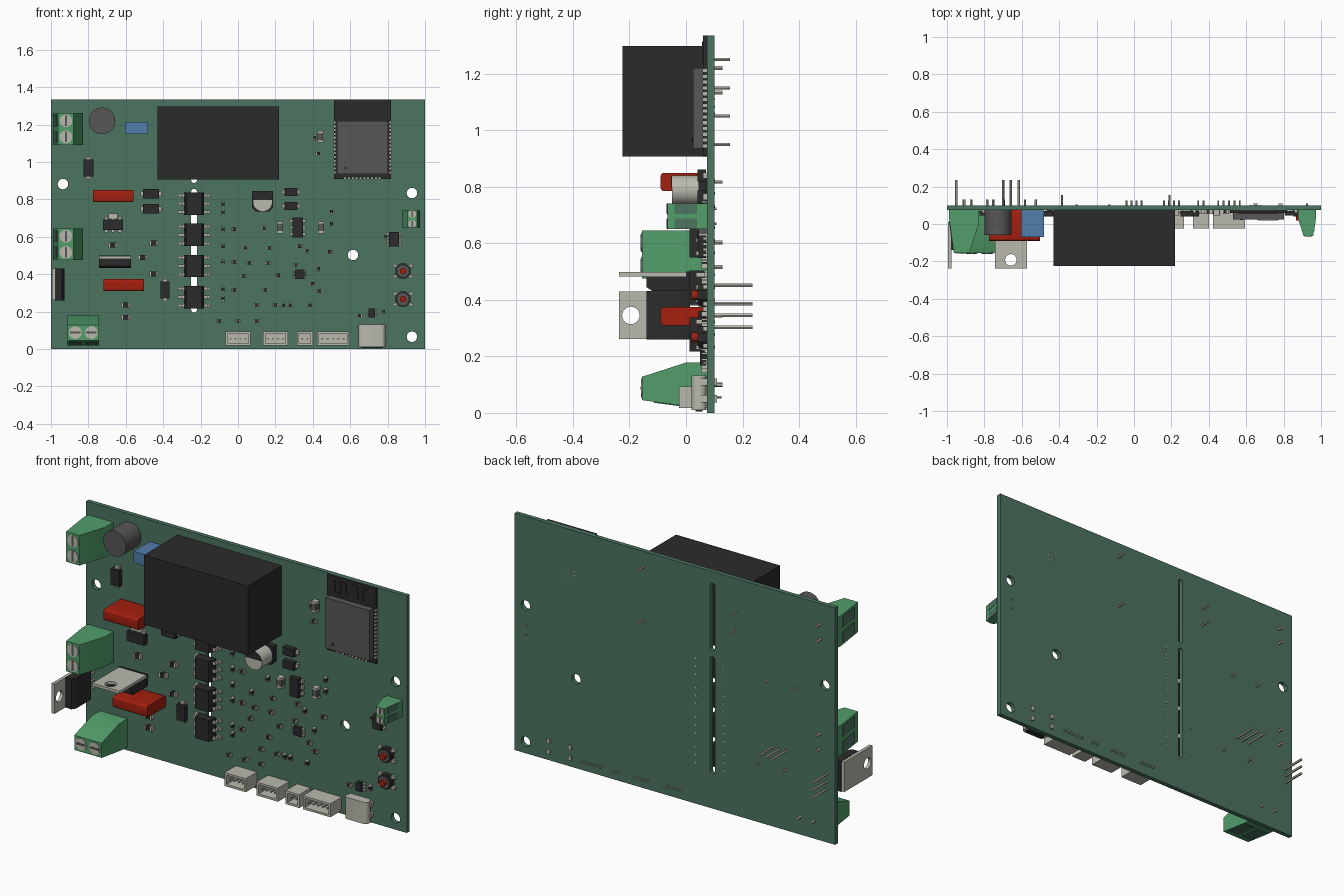
import bpy, bmesh, math
from mathutils import Matrix

COLORS = {
    "board_green": (0.072, 0.175, 0.118), "terminal_green": (0.085, 0.34, 0.145),
    "plastic_black": (0.024, 0.024, 0.024), "shield_grey": (0.095, 0.095, 0.095),
    "capacitor_red": (0.37, 0.014, 0.005), "capacitor_blue": (0.085, 0.205, 0.41),
    "metal_beige": (0.49, 0.485, 0.42),
}
MATS = []
for n, c in COLORS.items():
    m = bpy.data.materials.new(n)
    m.diffuse_color = (*c, 1)
    MATS.append(m)
BOARD, GREEN, BLACK, GREY, RED, BLUE, METAL = range(7)
F, B = 0.075, 0.10          # front and back faces of the board


def circle(a, b, r, n=24, start=0.0):
    return [(a + r * math.cos(start + 2 * math.pi * i / n),
             b + r * math.sin(start + 2 * math.pi * i / n)) for i in range(n)]


def rect(a0, a1, b0, b1):
    return [(a0, b0), (a1, b0), (a1, b1), (a0, b1)]


def rounded(a0, a1, b0, b1, r, n=4):
    pts = []
    for k, (ca, cb) in enumerate(rect(a0 + r, a1 - r, b0 + r, b1 - r)):
        for i in range(n + 1):
            t = math.pi + (k + i / n) * math.pi / 2
            pts.append((ca + r * math.cos(t), cb + r * math.sin(t)))
    return pts


class Part:
    """Collects solids into one named mesh object."""

    def __init__(self, name):
        self.name, self.bm = name, bmesh.new()

    def prism(self, pts, c0, c1, axis, mat):
        put = {"x": lambda a, b, c: (c, a, b), "y": lambda a, b, c: (a, c, b),
               "z": lambda a, b, c: (a, b, c)}[axis]
        lo, hi = ([self.bm.verts.new(put(a, b, c)) for a, b in pts] for c in (c0, c1))
        k = len(pts)
        faces = [self.bm.faces.new(lo), self.bm.faces.new(hi)]
        faces += [self.bm.faces.new((lo[i], lo[(i + 1) % k], hi[(i + 1) % k], hi[i])) for i in range(k)]
        for f in faces:
            f.material_index = mat

    def box(self, x0, x1, y0, y1, z0, z1, mat):
        self.prism(rect(x0, x1, z0, z1), y0, y1, "y", mat)

    def block(self, x, z, w, h, y0, mat, y1=F):
        self.box(x - w / 2, x + w / 2, y0, y1, z - h / 2, z + h / 2, mat)

    def pin(self, x, z, y1=0.13, y0=F, r=0.006):
        self.prism(circle(x, z, r, 6), y0, y1, "y", METAL)

    def pierced(self, loops, c0, c1, axis, mat):
        """Extruded outline with holes."""
        cu = bpy.data.curves.new("outline", "CURVE")
        cu.dimensions, cu.fill_mode, cu.extrude = "2D", "BOTH", (c1 - c0) / 2
        for loop in loops:
            s = cu.splines.new("POLY")
            s.points.add(len(loop) - 1)
            for p, (a, b) in zip(s.points, loop):
                p.co = (a, b, 0, 1)
            s.use_cyclic_u = True
        ob = bpy.data.objects.new("outline", cu)
        me = bpy.data.meshes.new_from_object(ob)
        mid = (c0 + c1) / 2
        rows = {"x": ((0, 0, 1, mid), (1, 0, 0, 0), (0, 1, 0, 0)),
                "y": ((1, 0, 0, 0), (0, 0, 1, mid), (0, 1, 0, 0)),
                "z": ((1, 0, 0, 0), (0, 1, 0, 0), (0, 0, 1, mid))}[axis]
        me.transform(Matrix((*rows, (0, 0, 0, 1))))
        old = len(self.bm.faces)
        self.bm.from_mesh(me)
        self.bm.faces.ensure_lookup_table()
        for f in self.bm.faces[old:]:
            f.material_index = mat
        bpy.data.objects.remove(ob)

    def done(self, matrix=None):
        if matrix:
            self.bm.transform(matrix)
        bmesh.ops.remove_doubles(self.bm, verts=self.bm.verts, dist=1e-6)
        bmesh.ops.recalc_face_normals(self.bm, faces=self.bm.faces)
        me = bpy.data.meshes.new(self.name)
        self.bm.to_mesh(me)
        for m in MATS:
            me.materials.append(m)
        ob = bpy.data.objects.new(self.name, me)
        bpy.context.collection.objects.link(ob)
        bpy.context.view_layer.objects.active = ob
        ob.select_set(True)
        bpy.ops.object.shade_smooth_by_angle(angle=math.radians(35))
        ob.select_set(False)


# Circuit board with mounting holes and isolation slots
p = Part("circuit_board")
holes = [circle(x, z, 0.028) for x, z in ((-0.936, 0.882), (0.93, 0.834), (0.615, 0.503), (0.93, 0.066))]
slots = [rounded(-0.25, -0.22, a, b, 0.014) for a, b in ((0.195, 0.856), (0.888, 1.27))]
p.pierced([rect(-1, 1, 0, 1.335)] + holes + slots, F, B, "y", BOARD)
p.done()

# Power module with four pins
p = Part("power_module")
p.box(-0.43, 0.22, -0.225, F, 0.907, 1.298, BLACK)
for x, z in ((0.19, 1.25), (0.19, 0.95), (-0.385, 1.15), (-0.385, 1.05)):
    p.pin(x, z, 0.155)
p.done()


# Screw terminals, built in a frame of (inward, along, height)
def terminal(name, origin, u, v, s=1.0, length=0.17):
    p = Part(name)
    prof = [(0, 0), (0, 0.05), (0.025, 0.23), (0.108, 0.23), (0.158, 0.075), (0.158, 0)]
    p.prism(prof, 0, length, "y", GREEN)
    for k in (-1, 1):
        c = length / 2 + k * 0.043
        p.prism(circle(0.068, c, 0.034), 0.229, 0.234, "z", METAL)
        p.prism(rect(0.062, 0.074, c - 0.028, c + 0.028), 0.233, 0.236, "z", GREY)
        p.prism([(0.003, 0.06), (-0.001, 0.06), (0.016, 0.19), (0.02, 0.19)], c - 0.03, c + 0.03, "y", BOARD)
        p.prism(circle(0.08, c, 0.008, 6), -0.055, 0, "z", METAL)
    m = Matrix([[u[i] * s, v[i] * s, (0, -s, 0)[i], origin[i]] for i in range(3)] + [[0, 0, 0, 1]])
    p.done(m)


X, Z = (1, 0, 0), (0, 0, 1)
terminal("mains_terminal", (-0.988, F, 1.092), X, Z)
terminal("load_terminal", (-0.988, F, 0.475), X, Z)
terminal("lower_terminal", (-0.912, F, 0.02), Z, X)
terminal("small_terminal", (0.973, F, 0.65), (-1, 0, 0), Z, 0.61, 0.15)

# Round varistor and film capacitors
p = Part("round_capacitor")
p.prism(circle(-0.727, 1.22, 0.071, 40), -0.06, F, "y", GREY)
p.done()
p = Part("blue_capacitor")
p.box(-0.604, -0.482, -0.07, F, 1.15, 1.214, BLUE)
p.done()
for i, (x, z) in enumerate(((-0.668, 0.817), (-0.61, 0.342))):
    p = Part("red_capacitor_%d" % (i + 1))
    p.prism(rounded(-0.09, F, z - 0.032, z + 0.032, 0.012), x - 0.108, x + 0.108, "x", RED)
    for k in (-0.085, 0.085):
        p.pin(x + k, z)
    p.done()

# Power transistors with pierced metal tabs
p = Part("side_transistor")
p.pierced([rect(-0.238, 0.01, 0.262, 0.43), circle(-0.195, 0.345, 0.031)], -0.995, -0.977, "x", METAL)
p.prism([(-0.978, -0.14), (-0.94, -0.14), (-0.927, -0.12), (-0.927, 0.015), (-0.978, 0.015)], 0.26, 0.431, "z", BLACK)
for z in (0.303, 0.345, 0.387):
    p.pin(-0.95, z, 0.235, 0.0, 0.007)
p.done()
p = Part("upper_transistor")
p.pierced([rect(-0.743, -0.572, -0.238, 0.01), circle(-0.658, -0.192, 0.031)], 0.482, 0.498, "z", METAL)
p.prism([(-0.14, 0.483), (-0.14, 0.445), (-0.12, 0.432), (0.012, 0.432), (0.012, 0.5), (-0.0, 0.5), (-0.0, 0.483)],
        -0.744, -0.571, "x", BLACK)
for x in (-0.7, -0.658, -0.616):
    p.pin(x, 0.452, 0.235, 0.0, 0.007)
p.done()

# Optocouplers bridging the slot
for i in range(4):
    z = 0.777 - i * 0.1665
    p = Part("optocoupler_%d" % (i + 1))
    p.prism([(-0.288, 0.065), (-0.288, 0.04), (-0.276, 0.013), (-0.194, 0.013), (-0.182, 0.04), (-0.182, 0.065)],
            z - 0.06, z + 0.06, "z", BLACK)
    for s in (-1, 1):
        for k in (-0.045, 0, 0.045):
            p.block(-0.235 + s * 0.06, z + k, 0.016, 0.016, 0.035, METAL, 0.045)
            p.block(-0.235 + s * 0.066, z + k, 0.01, 0.016, 0.035, METAL)
            p.block(-0.235 + s * 0.075, z + k, 0.02, 0.016, 0.065, METAL)
            p.pin(-0.22 + s * 0.088, z + k, 0.103, B)
    p.done()

# Radio module with metal shield, edge pads and antenna trace
p = Part("radio_module")
p.box(0.513, 0.818, 0.06, F, 0.909, 1.335, BLACK)
p.box(0.53, 0.802, 0.024, 0.06, 0.936, 1.22, GREY)
p.prism(circle(0.575, 0.968, 0.008, 10), 0.022, 0.025, "y", BLACK)
for i in range(14):
    for x in (0.515, 0.816):
        p.block(x, 0.945 + i * 0.0205, 0.01, 0.011, 0.058, METAL)
for i in range(10):
    p.block(0.573 + i * 0.0205, 0.911, 0.011, 0.01, 0.058, METAL)
for i in range(6):
    p.block(0.56 + i * 0.035, 1.275, 0.01, 0.07, 0.057, BLACK, 0.061)
    p.block(0.5775 + i * 0.035, 1.31 if i % 2 else 1.245, 0.04, 0.01, 0.057, BLACK, 0.061)
for i in range(9):
    p.pin(0.625 + i % 3 * 0.025, 1.06 + i // 3 * 0.025, 0.102, B, 0.004)
p.done()

# Upright can capacitor on its black base
p = Part("can_capacitor")
p.prism([(0.075, 0.845), (0.075, 0.755), (0.095, 0.735), (0.168, 0.735), (0.188, 0.755), (0.188, 0.845)], 0.045, F, "y", BLACK)
p.prism(circle(0.132, 0.788, 0.053, 32), -0.05, 0.046, "y", METAL)
arc = [(0.132 + 0.052 * math.cos(math.radians(a)), 0.788 + 0.052 * math.sin(math.radians(a))) for a in range(10, 171, 10)]
p.prism(arc, -0.053, -0.049, "y", BLACK)
p.done()

# Push buttons
for i, z in enumerate((0.417, 0.267)):
    p = Part("push_button_%d" % (i + 1))
    p.prism(circle(0.882, z, 0.043, 8, math.pi / 8), 0.045, F, "y", BLACK)
    p.prism(circle(0.882, z, 0.033, 8, math.pi / 8), 0.04, 0.046, "y", GREY)
    p.prism(circle(0.882, z, 0.017, 16), 0.02, 0.041, "y", RED)
    for sx in (-1, 1):
        for sz in (-1, 1):
            p.block(0.882 + sx * 0.042, z + sz * 0.03, 0.022, 0.016, 0.06, METAL)
    p.done()

# Open pin headers along the lower edge
for i, (x0, x1, n) in enumerate(((-0.066, 0.066, 4), (0.134, 0.267, 4), (0.315, 0.4, 2), (0.422, 0.594, 5))):
    p = Part("pin_header_%d" % (i + 1))
    p.pierced([rect(x0, x1, 0.018, 0.094), rect(x0 + 0.012, x1 - 0.012, 0.03, 0.082)], -0.025, F, "y", METAL)
    p.box(x0 + 0.006, x1 - 0.006, 0.04, F - 0.002, 0.024, 0.088, METAL)
    for k in range(n):
        p.pin(x0 + (x1 - x0) * (k + 1) / (n + 1), 0.055, 0.125, -0.015, 0.005)
    p.done()

# Charging socket
p = Part("usb_socket")
p.prism(rounded(0.645, 0.788, 0.02, 0.072, 0.022), 0.01, 0.132, "z", METAL)
p.prism(rounded(0.66, 0.773, 0.033, 0.059, 0.012), 0.005, 0.011, "z", BLACK)
for x in (0.65, 0.783):
    for z in (0.05, 0.11):
        p.block(x, z, 0.02, 0.025, 0.05, METAL, 0.11)
p.done()

# Larger chips with side leads: x, z, width, height, front y, leads per side, lead axis
CHIPS = [(-0.465, 0.83, 0.085, 0.052, 0.04, 1, 0), (-0.465, 0.75, 0.085, 0.052, 0.04, 1, 0),
         (0.283, 0.84, 0.068, 0.043, 0.04, 1, 0), (0.283, 0.765, 0.068, 0.043, 0.04, 1, 0),
         (0.32, 0.65, 0.055, 0.105, 0.04, 3, 0), (0.834, 0.588, 0.052, 0.078, 0.045, 4, 0),
         (0.716, 0.193, 0.035, 0.05, 0.05, 3, 0), (-0.668, 0.665, 0.108, 0.055, 0.04, 3, 1),
         (-0.8, 0.968, 0.053, 0.09, 0.045, 1, 1), (-0.39, 0.315, 0.05, 0.09, 0.045, 1, 1),
         (0.33, 0.4, 0.05, 0.05, 0.055, 4, 0)]
p = Part("chips")
for x, z, w, h, y, n, ax in CHIPS:
    p.block(x, z, w, h, y, BLACK, 0.07)
    span, lead = (w, h)[1 - ax], (w, h)[1 - ax] / (2 * n)
    for i in range(n):
        o = (i + 0.5) / n * span - span / 2
        for s in (-1, 1):
            if ax:
                p.block(x + o, z + s * (h / 2 + 0.004), lead, 0.02, 0.06, METAL)
            else:
                p.block(x + s * (w / 2 + 0.004), z + o, 0.02, lead, 0.06, METAL)
p.block(-0.668, 0.71, 0.05, 0.03, 0.058, METAL)
p.done()

# Small two-ended surface parts
ACROSS = [(-0.02, 0.64), (-0.02, 0.465), (-0.02, 0.315), (0.03, 0.39), (0.06, 0.46), (0.1, 0.235), (0.17, 0.54),
          (0.2, 0.235), (0.145, 0.315), (0.16, 0.46), (-0.1, 0.15), (0.0, 0.15), (0.1, 0.15), (0.33, 0.55),
          (0.435, 0.31), (0.31, 0.45), (0.215, 0.395), (0.4, 0.35), (0.49, 0.52), (0.43, 1.045), (0.65, 0.18)]
UPRIGHT = [(-0.08, 0.775), (-0.08, 0.73), (-0.08, 0.64), (-0.08, 0.55), (-0.08, 0.465), (-0.08, 0.32), (-0.08, 0.27),
           (0.04, 0.54), (0.14, 0.645), (0.245, 0.235), (0.28, 0.235), (0.385, 0.235), (0.37, 0.525), (0.43, 0.43),
           (0.5, 0.735), (0.5, 0.67), (0.41, 1.13), (0.79, 0.6), (0.78, 0.2)]
LARGE = [(-0.67, 0.555), (-0.45, 0.567), (-0.51, 0.49), (-0.45, 0.4), (-0.6, 0.235), (-0.6, 0.17)]
p = Part("small_surface_parts")
for pts, w, h in ((ACROSS, 0.028, 0.018), (UPRIGHT, 0.018, 0.028), (LARGE, 0.045, 0.028)):
    for x, z in pts:
        p.block(x, z, w * 0.8, h * 0.95, 0.056, BLACK)
        for s in (-1, 1):
            if w > h:
                p.block(x + s * w * 0.42, z, w * 0.2, h, 0.054, METAL)
            else:
                p.block(x, z + s * h * 0.42, w, h * 0.2, 0.054, METAL)
for x, z in ((0.225, 0.65), (0.445, 0.65), (0.44, 1.135)):
    p.block(x, z, 0.03, 0.04, 0.045, GREY)
    for s in (-1, 1):
        p.block(x, z + s * 0.024, 0.032, 0.014, 0.045, METAL)
p.done()
